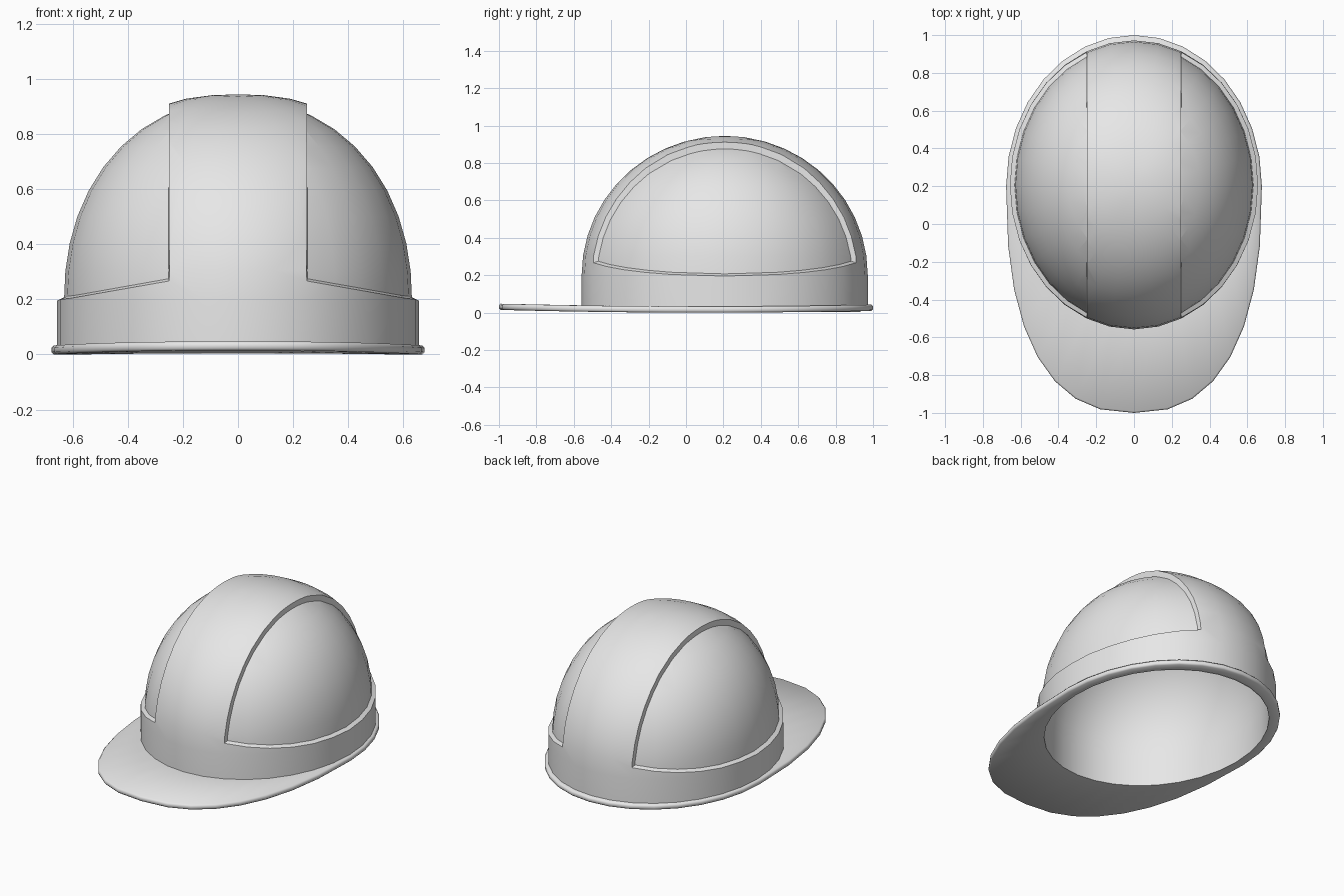
import bpy, bmesh
from math import sin, cos, pi
from mathutils import Vector

cube = bpy.data.objects.get("Cube")
if cube:
    bpy.data.objects.remove(cube)

grey = bpy.data.materials.new("light_grey")
grey.use_nodes = True
grey.diffuse_color = (0.8, 0.8, 0.8, 1)
grey.node_tree.nodes["Principled BSDF"].inputs["Base Color"].default_value = (0.8, 0.8, 0.8, 1)

SEG = 32
RINGS = 11
CENTRE = Vector((0, 0.207, 0.2))
RIB = 0.25          # half width of the centre rib
SLOPE = 0.175       # fall of the band's top edge towards the sides


def finish(name, bm, angle=35):
    mesh = bpy.data.meshes.new(name)
    bm.to_mesh(mesh)
    bm.free()
    mesh.materials.append(grey)
    ob = bpy.data.objects.new(name, mesh)
    bpy.context.collection.objects.link(ob)
    bpy.ops.object.select_all(action='DESELECT')
    ob.select_set(True)
    bpy.context.view_layer.objects.active = ob
    bpy.ops.object.shade_smooth_by_angle(angle=angle * pi / 180)
    return ob


def on_dome(d, a, b, c, square):
    """Push direction d out to a rounded dome that gets squarer towards the sides."""
    plan = (d.x / a) ** 2 + (d.y / b) ** 2
    side = (d.x / a) ** 2 / plan if plan > 1e-9 else 1
    p = 2 + square * side
    f = plan ** (p / 2) + max(d.z / c, 0) ** p
    return CENTRE + d * f ** (-1 / p)


def skin(bm, loops):
    for low, high in zip(loops, loops[1:]):
        for i in range(SEG):
            j = (i + 1) % SEG
            bm.faces.new((low[i], low[j], high[j], high[i]))


def dome(a, b, c, square, bottom):
    """Open dome with a straight wall below the centre height."""
    bm = bmesh.new()
    angles = [2 * pi * i / SEG for i in range(SEG)]
    loops = [[bm.verts.new((a * cos(t), CENTRE.y + b * sin(t), bottom)) for t in angles]]
    for k in range(RINGS):
        h = pi / 2 * k / RINGS
        loops.append([bm.verts.new(on_dome(
            Vector((a * cos(t) * cos(h), b * sin(t) * cos(h), c * sin(h))), a, b, c, square))
            for t in angles])
    skin(bm, loops)
    top = bm.verts.new(CENTRE + Vector((0, 0, c)))
    for i in range(SEG):
        bm.faces.new((loops[-1][i], loops[-1][(i + 1) % SEG], top))
    return bm


# Outer shell: band and centre rib stay raised, side panels are sunk
bm = dome(0.657, 0.765, 0.745, 0.4, 0.02)
for s in (-1, 1):
    corner = Vector((s * RIB, 0, 0.267))
    up = Vector((s * SLOPE, 0, 1))
    bmesh.ops.bisect_plane(bm, geom=bm.verts[:] + bm.edges[:] + bm.faces[:], dist=0.004,
                           plane_co=corner, plane_no=(s, 0, 0))
    outer = [f for f in bm.faces if s * f.calc_center_median().x > RIB]
    geom = set(outer)
    for f in outer:
        geom.update(f.verts)
        geom.update(f.edges)
    bmesh.ops.bisect_plane(bm, geom=list(geom), dist=0.004, plane_co=corner, plane_no=up)
    panel = [f for f in bm.faces if s * f.calc_center_median().x > RIB
             and (f.calc_center_median() - corner).dot(up) > 0]
    bmesh.ops.inset_region(bm, faces=panel, thickness=0.012, depth=0,
                           use_even_offset=True, use_boundary=True)
    for v in {v for f in panel for v in f.verts}:
        v.co = on_dome(v.co - CENTRE, 0.632, 0.742, 0.725, 0.12)
finish("helmet_shell", bm)

# Inner lining, facing inwards
bm = dome(0.615, 0.725, 0.69, 0.1, 0.004)
bmesh.ops.reverse_faces(bm, faces=bm.faces[:])
finish("inner_lining", bm)


# Brim: thin plate with a long peak at the front
def brim_point(t, inset, z):
    front = sin(t) < 0
    e = 2 / (2.45 if front else 2.0)
    x = (0.677 - inset) * abs(cos(t)) ** e * (1 if cos(t) > 0 else -1)
    y = 0.2 + (-(1.2 - inset) if front else 0.8 - inset) * abs(sin(t)) ** e
    return x, y, z + 0.01 * ((y - 0.1) / 0.9) ** 2


def hole_point(t, z):
    x, y = 0.615 * cos(t), CENTRE.y + 0.725 * sin(t)
    return x, y, z + 0.01 * ((y - 0.1) / 0.9) ** 2


bm = bmesh.new()
angles = [2 * pi * i / SEG for i in range(SEG)]
loops = [[bm.verts.new(hole_point(t, 0)) for t in angles]]
for inset, z in ((0.008, 0), (0, 0.008), (0, 0.024), (0.008, 0.033)):
    loops.append([bm.verts.new(brim_point(t, inset, z)) for t in angles])
loops.append([bm.verts.new(hole_point(t, 0.033)) for t in angles])
skin(bm, loops + [loops[0]])
bmesh.ops.recalc_face_normals(bm, faces=bm.faces[:])
finish("brim", bm, 50)
